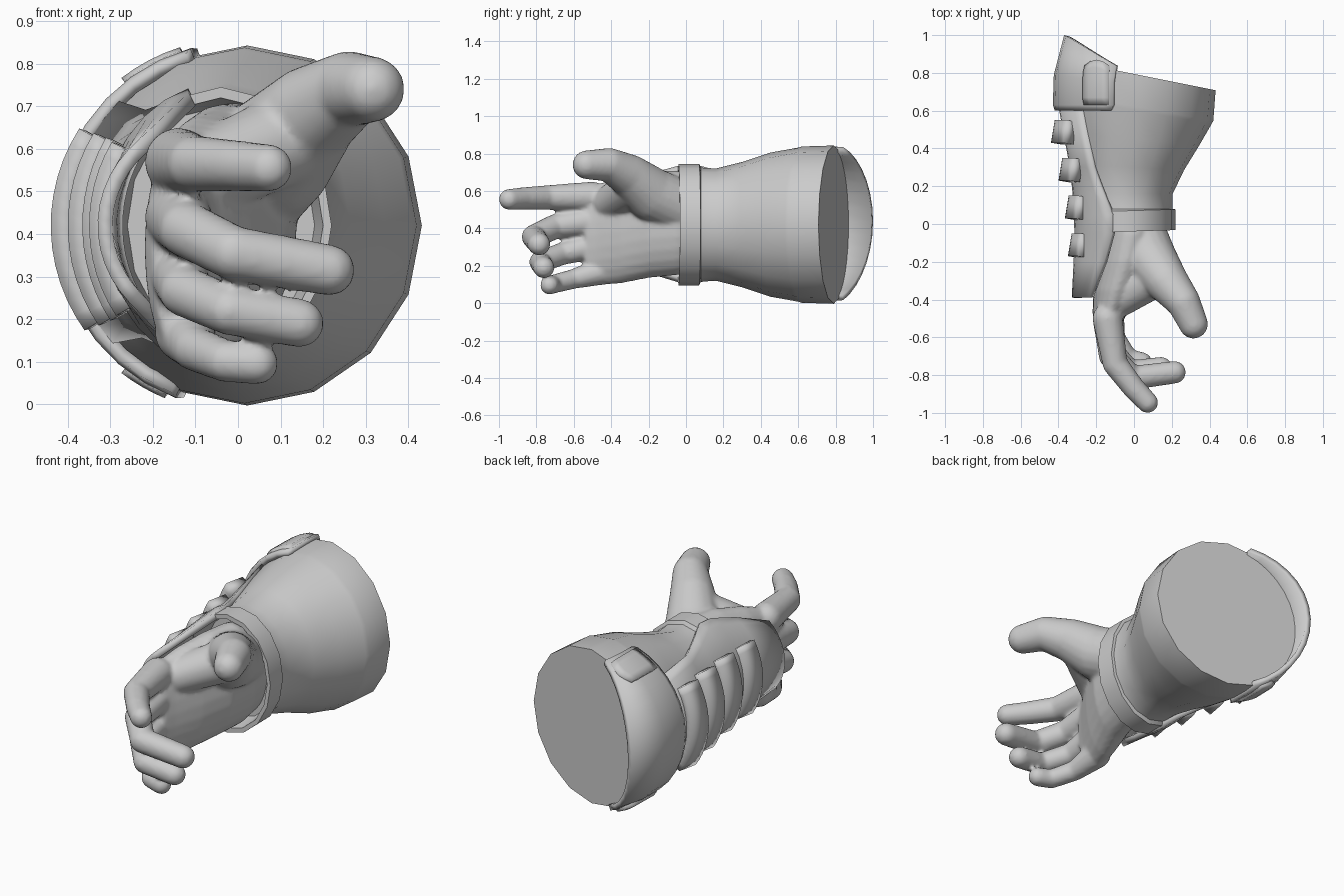
import bpy, bmesh
from math import sin, cos, pi, radians
from mathutils import Vector

cube = bpy.data.objects.get("Cube")
if cube:
    bpy.data.objects.remove(cube, do_unlink=True)

MID_Z = 0.42


def finish(name, bm, angle=35):
    """Turn a bmesh into a smooth-shaded object."""
    mesh = bpy.data.meshes.new(name)
    bm.to_mesh(mesh)
    bm.free()
    obj = bpy.data.objects.new(name, mesh)
    bpy.context.collection.objects.link(obj)
    bpy.ops.object.select_all(action='DESELECT')
    obj.select_set(True)
    bpy.context.view_layer.objects.active = obj
    bpy.ops.object.shade_smooth_by_angle(angle=radians(angle))
    return obj


def closed_loft(bm, rows, sides):
    """Capped loft through ellipses: y, centre x, radius x, radius z, centre z, tilt."""
    loops = []
    for y, cx, rx, rz, cz, tilt in rows:
        ring = []
        for j in range(sides):
            a = 2 * pi * j / sides
            dx = rx * cos(a)
            ring.append(bm.verts.new((cx + dx, y - tilt * dx, cz + rz * sin(a))))
        loops.append(ring)
    for r, s in zip(loops, loops[1:]):
        for j in range(sides):
            k = (j + 1) % sides
            bm.faces.new((r[j], s[j], s[k], r[k]))
    bm.faces.new(loops[0])
    bm.faces.new(loops[-1])
    bmesh.ops.recalc_face_normals(bm, faces=bm.faces[:])


def arc_plate(name, rows, thickness, steps=12):
    """Curved plate: y, centre x, radius x, radius z, start and end angle, bulge."""
    bm = bmesh.new()
    grid = []
    for y, cx, rx, rz, a0, a1, bulge in rows:
        line = []
        for j in range(steps + 1):
            t = j / steps
            a = radians(a0 + (a1 - a0) * t)
            line.append(bm.verts.new((cx + rx * cos(a), y + bulge * sin(pi * t),
                                      MID_Z + rz * sin(a))))
        grid.append(line)
    for r, s in zip(grid, grid[1:]):
        for j in range(steps):
            bm.faces.new((r[j], s[j], s[j + 1], r[j + 1]))
    mod = finish(name, bm).modifiers.new("thickness", 'SOLIDIFY')
    mod.thickness = thickness
    mod.offset = -1


def ball_directions():
    """Unit vectors spread evenly over a sphere."""
    bm = bmesh.new()
    bmesh.ops.create_icosphere(bm, subdivisions=3, radius=1)
    points = [v.co.normalized() for v in bm.verts]
    bm.free()
    return points


def add_digit(bm, joints, directions):
    """Chain of tapered capsules through (x, y, z, radius) joints."""
    for pair in zip(joints, joints[1:]):
        verts = [bm.verts.new(Vector((x, y, z)) + d * r)
                 for x, y, z, r in pair for d in directions]
        bmesh.ops.convex_hull(bm, input=verts)
        inner = [v for v in verts if v.is_valid and not v.link_faces]
        bmesh.ops.delete(bm, geom=inner, context='VERTS')
    bmesh.ops.recalc_face_normals(bm, faces=bm.faces[:])


# Flared forearm cuff with a recessed wrist opening and slanted back
bm = bmesh.new()
closed_loft(bm, [
    (0.08, -0.04, 0.22, 0.28, MID_Z, 0),
    (-0.04, -0.04, 0.24, 0.30, MID_Z, -0.03),
    (-0.04, -0.04, 0.26, 0.325, MID_Z, -0.03),
    (0.07, -0.04, 0.26, 0.325, MID_Z, -0.03),
    (0.08, -0.04, 0.245, 0.305, MID_Z, 0),
    (0.16, -0.045, 0.25, 0.30, MID_Z, 0),
    (0.30, -0.025, 0.29, 0.335, MID_Z, 0.05),
    (0.45, 0.0, 0.345, 0.385, MID_Z, 0.1),
    (0.60, 0.01, 0.40, 0.412, MID_Z, 0.18),
    (0.62, 0.015, 0.405, 0.418, MID_Z, 0.18),
    (0.79, 0.022, 0.41, 0.423, MID_Z, 0.2)], 16)
finish("forearm_cuff", bm)

# Palm, thumb and fingers blended into one hand
bm = bmesh.new()
closed_loft(bm, [
    (0.10, -0.02, 0.14, 0.25, 0.42, 0),
    (-0.05, -0.01, 0.15, 0.28, 0.43, 0),
    (-0.20, -0.04, 0.15, 0.285, 0.42, 0),
    (-0.35, -0.09, 0.125, 0.285, 0.39, 0),
    (-0.48, -0.13, 0.09, 0.27, 0.365, 0),
    (-0.54, -0.135, 0.065, 0.25, 0.355, 0)], 24)
digits = {
    "thumb": [(0, 0, 0.5, 0.15), (0.08, -0.18, 0.58, 0.145), (0.17, -0.3, 0.68, 0.115),
              (0.26, -0.41, 0.74, 0.09), (0.315, -0.53, 0.74, 0.077)],
    "thumb_web": [(0.11, -0.28, 0.62, 0.11), (-0.08, -0.4, 0.54, 0.095)],
    "index": [(-0.14, -0.5, 0.57, 0.08), (-0.1, -0.74, 0.565, 0.066),
              (0, -0.87, 0.56, 0.06), (0.072, -0.945, 0.555, 0.056)],
    "middle": [(-0.14, -0.5, 0.44, 0.08), (-0.12, -0.7, 0.41, 0.066),
               (-0.01, -0.815, 0.355, 0.064), (0.215, -0.785, 0.315, 0.06)],
    "ring": [(-0.14, -0.48, 0.31, 0.072), (-0.125, -0.66, 0.265, 0.06),
             (-0.02, -0.78, 0.22, 0.058), (0.145, -0.76, 0.19, 0.057)],
    "little": [(-0.125, -0.45, 0.17, 0.072), (-0.1, -0.6, 0.13, 0.053),
               (-0.03, -0.71, 0.102, 0.05), (0.045, -0.73, 0.096, 0.05)],
}
directions = ball_directions()
for joints in digits.values():
    add_digit(bm, joints, directions)
hand = finish("hand", bm)
blend = hand.modifiers.new("blend", 'REMESH')
blend.mode = 'VOXEL'
blend.voxel_size = 0.011
blend.use_smooth_shade = True
soften = hand.modifiers.new("soften", 'SMOOTH')
soften.factor = 0.5
soften.iterations = 6

# Long under plate running from the cuff over the back of the hand
arc_plate("hand_back_plate", [
    (-0.39, -0.04, 0.29, 0.27, 132, 222, 0),
    (-0.20, -0.04, 0.28, 0.30, 115, 240, 0),
    (-0.05, -0.04, 0.275, 0.325, 106, 250, 0),
    (0.05, -0.04, 0.28, 0.335, 106, 250, 0),
    (0.16, -0.035, 0.29, 0.325, 116, 242, 0),
    (0.30, -0.02, 0.32, 0.345, 128, 230, 0),
    (0.62, 0.0, 0.40, 0.415, 135, 222, 0)], 0.035)

# Overlapping bands that flare towards the fingers
for i, reach in enumerate((0.44, 0.40, 0.366, 0.35)):
    y = 0.43 - 0.2 * i
    arc_plate(f"band_{i + 1}", [
        (y, 0, reach, 0.43 - 0.02 * i, 148, 215, 0),
        (y + 0.12, 0, reach - 0.02, 0.42 - 0.02 * i, 148, 215, 0)], 0.06)

# Large elbow-side plate with a rounded back edge
arc_plate("elbow_plate", [
    (0.60, 0, 0.42, 0.422, 107, 248, 0),
    (0.63, 0, 0.43, 0.43, 105, 250, 0),
    (0.75, 0, 0.425, 0.432, 105, 250, 0.04),
    (0.84, 0, 0.37, 0.43, 105, 250, 0.16)], 0.03, 14)

# Raised pads at the two ends of the elbow plate
for end, a0, a1 in (("upper", 108, 128), ("lower", 232, 247)):
    arc_plate(f"{end}_elbow_pad", [
        (0.63, 0, 0.432, 0.432, a0, a1, 0),
        (0.67, 0, 0.445, 0.44, a0, a1, 0),
        (0.80, 0, 0.44, 0.44, a0, a1, 0.03),
        (0.84, 0, 0.425, 0.432, a0, a1, 0.03)], 0.04, 4)
